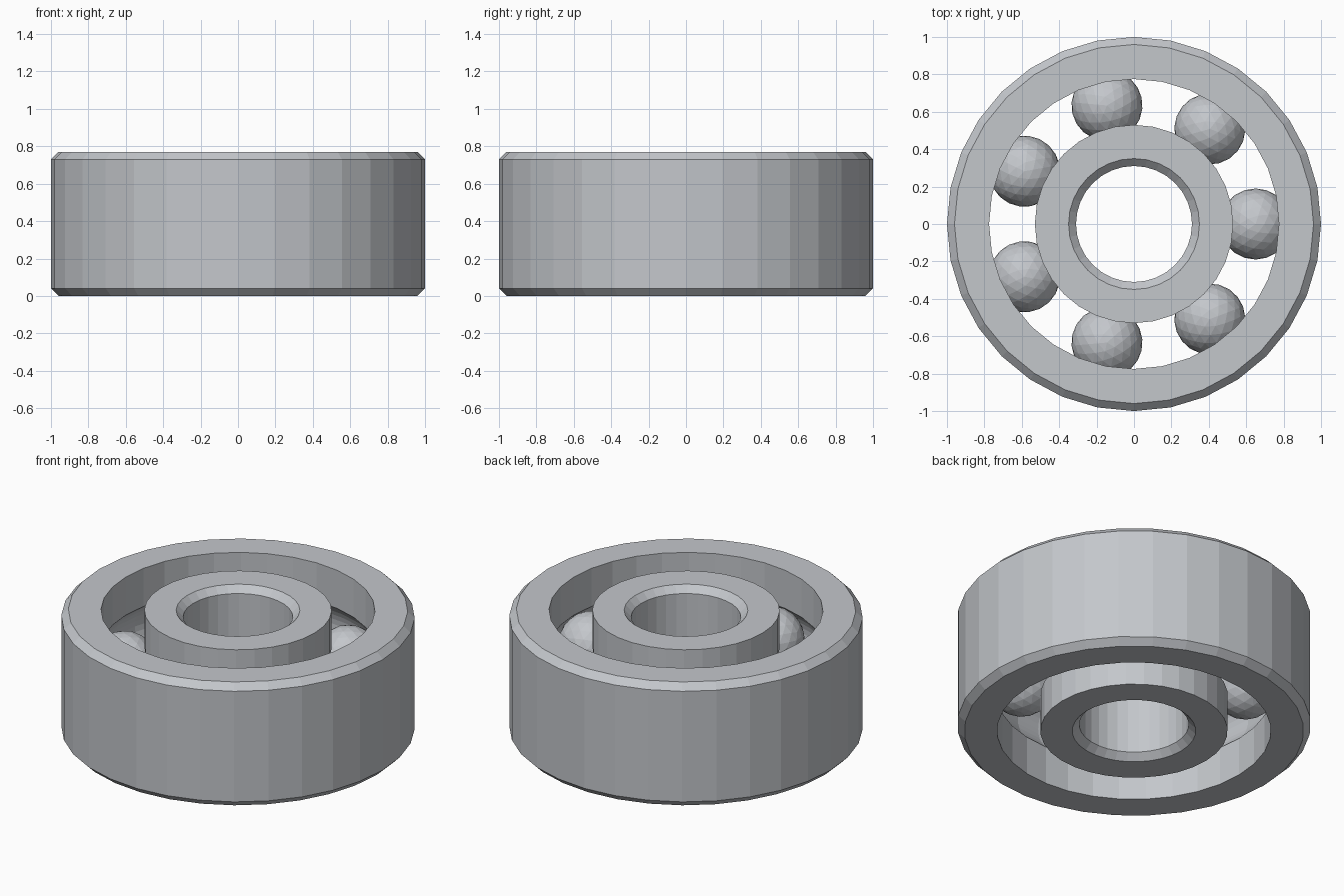
import bpy, bmesh, math
from mathutils import Matrix

cube = bpy.data.objects.get("Cube")
if cube:
    bpy.data.objects.remove(cube, do_unlink=True)

SEGMENTS = 32
HEIGHT = 0.77
MID = HEIGHT / 2
CHAMFER = 0.04
PITCH = 0.65       # radius of the circle of balls
BALL = 0.19
BALL_COUNT = 7

steel = bpy.data.materials.new("brushed steel")
steel.use_nodes = True
colour = (0.55, 0.57, 0.60, 1)
steel.diffuse_color = colour
steel.node_tree.nodes["Principled BSDF"].inputs["Base Color"].default_value = colour


def add_object(name, bm):
    mesh = bpy.data.meshes.new(name)
    bm.to_mesh(mesh)
    bm.free()
    mesh.materials.append(steel)
    obj = bpy.data.objects.new(name, mesh)
    bpy.context.collection.objects.link(obj)
    return obj


def ring(name, plain, race, side):
    """Turn a ring with a chamfered wall at plain and a grooved wall at race."""
    edge = plain - side * CHAMFER
    profile = [(edge, 0), (plain, CHAMFER), (plain, HEIGHT - CHAMFER),
               (edge, HEIGHT), (race, HEIGHT)]
    # Ball groove, an arc about the ball centre
    groove = BALL + 0.003
    reach = math.acos(abs(race - PITCH) / groove)
    steps = 10
    for i in range(steps + 1):
        a = reach * (1 - 2 * i / steps)
        profile.append((PITCH + side * groove * math.cos(a),
                        MID + groove * math.sin(a)))
    profile.append((race, 0))

    bm = bmesh.new()
    loops = []
    for s in range(SEGMENTS):
        a = math.tau * s / SEGMENTS
        loops.append([bm.verts.new((r * math.cos(a), r * math.sin(a), z))
                      for r, z in profile])
    count = len(profile)
    for s in range(SEGMENTS):
        here, after = loops[s], loops[(s + 1) % SEGMENTS]
        for i in range(count):
            j = (i + 1) % count
            bm.faces.new((here[i], after[i], after[j], here[j]))
    bmesh.ops.recalc_face_normals(bm, faces=bm.faces)
    return add_object(name, bm)


# Races
ring("outer_ring", 1.0, 0.775, 1)
ring("inner_ring", 0.31, 0.53, -1)

# Balls
for n in range(BALL_COUNT):
    bm = bmesh.new()
    turn = Matrix.Rotation(math.tau * n / BALL_COUNT, 4, "Z")
    bmesh.ops.create_icosphere(bm, subdivisions=3, radius=BALL,
                               matrix=turn @ Matrix.Translation((PITCH, 0, MID)))
    add_object(f"ball_{n + 1}", bm)
